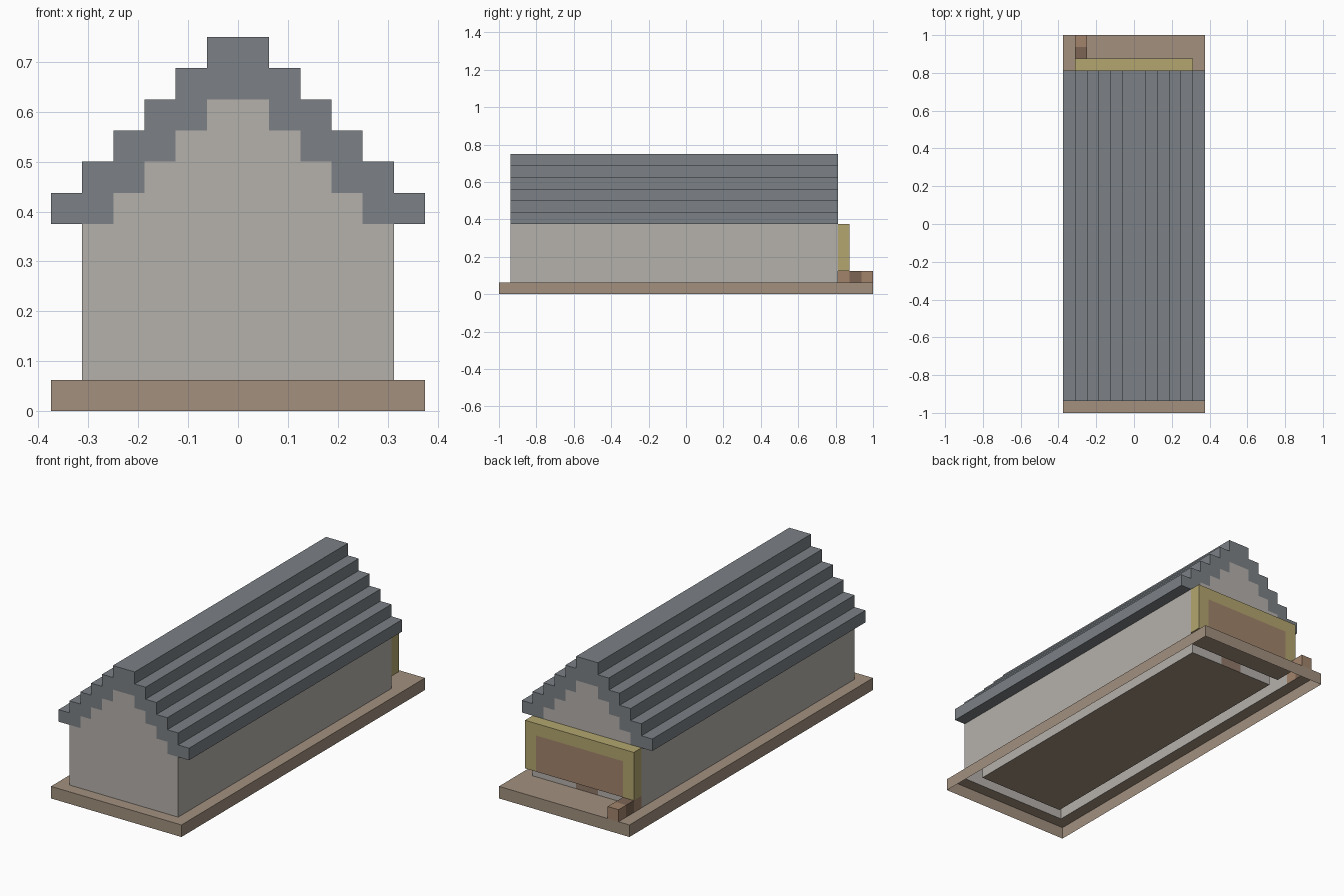
import bpy, bmesh
from mathutils import Vector

if "Cube" in bpy.data.objects:
    bpy.data.objects.remove(bpy.data.objects["Cube"])

U = 0.0625                      # one block
owner = {}                      # block cell -> part name
COLORS = {
    "base_slab": (0.36, 0.28, 0.21, 1), "walls": (0.46, 0.44, 0.41, 1),
    "roof": (0.20, 0.22, 0.24, 1), "door": (0.28, 0.19, 0.14, 1),
    "sign_frame": (0.45, 0.38, 0.16, 1), "sign_panel": (0.36, 0.23, 0.15, 1),
    "rail_light": (0.36, 0.23, 0.15, 1), "rail_dark": (0.20, 0.13, 0.09, 1),
}


def fill(part, x, y, z):
    """Fill a box of blocks; each range is (start, end) in block units."""
    for i in range(*x):
        for j in range(*y):
            for k in range(*z):
                owner[(i, j, k)] = part


def build(part):
    """Mesh the exposed faces of one part; the underside of the slab is open."""
    bm = bmesh.new()
    verts = {}

    def vert(p):
        if p not in verts:
            verts[p] = bm.verts.new(Vector(p) * U)
        return verts[p]

    for cell in [c for c, name in owner.items() if name == part]:
        for axis in range(3):
            for side in (0, 1):
                near = list(cell)
                near[axis] += 1 if side else -1
                if tuple(near) in owner or near[2] < 0:
                    continue
                quad = []
                for a, b in ((0, 0), (1, 0), (1, 1), (0, 1)):
                    p = list(cell)
                    p[axis] += side
                    p[(axis + 1) % 3] += a
                    p[(axis + 2) % 3] += b
                    quad.append(vert(tuple(p)))
                bm.faces.new(quad if side else quad[::-1])
    # Merge the flat block faces into large panels
    bmesh.ops.dissolve_limit(bm, angle_limit=0.01, verts=bm.verts[:], edges=bm.edges[:])
    mesh = bpy.data.meshes.new(part)
    bm.to_mesh(mesh)
    bm.free()
    mat = bpy.data.materials.new(part + "_colour")
    mat.diffuse_color = COLORS[part]
    mat.use_nodes = True
    mat.node_tree.nodes["Principled BSDF"].inputs["Base Color"].default_value = mat.diffuse_color
    mesh.materials.append(mat)
    bpy.context.collection.objects.link(bpy.data.objects.new(part, mesh))


Y0, Y1 = -15, 13                # length of the house

# Base slab
fill("base_slab", (-6, 6), (-16, 16), (0, 1))

# Long side walls and the two end walls
for x in (-5, 4):
    fill("walls", (x, x + 1), (Y0, Y1), (1, 6))
for y in (Y0, Y1 - 1):
    fill("walls", (-5, 5), (y, y + 1), (1, 6))

# Stepped roof with stepped gable infill at both ends
for r in range(6):
    inner, outer, z = max(4 - r, 0), 6 - r, (6 + r, 7 + r)
    fill("roof", (inner, outer), (Y0, Y1), z)
    fill("roof", (-outer, -inner), (Y0, Y1), z)
    for y in (Y0, Y1 - 1):
        fill("walls", (-inner, inner), (y, y + 1), z)

# Door in the back wall
fill("door", (-1, 1), (Y1 - 1, Y1), (1, 5))

# Framed board over the door
fill("sign_frame", (-5, 5), (Y1, Y1 + 1), (2, 6))
fill("sign_panel", (-4, 4), (Y1, Y1 + 1), (2, 5))

# Low rail beside the door
fill("rail_light", (-5, -4), (13, 16), (1, 2))
fill("rail_dark", (-5, -4), (14, 15), (1, 2))

for part in COLORS:
    build(part)
